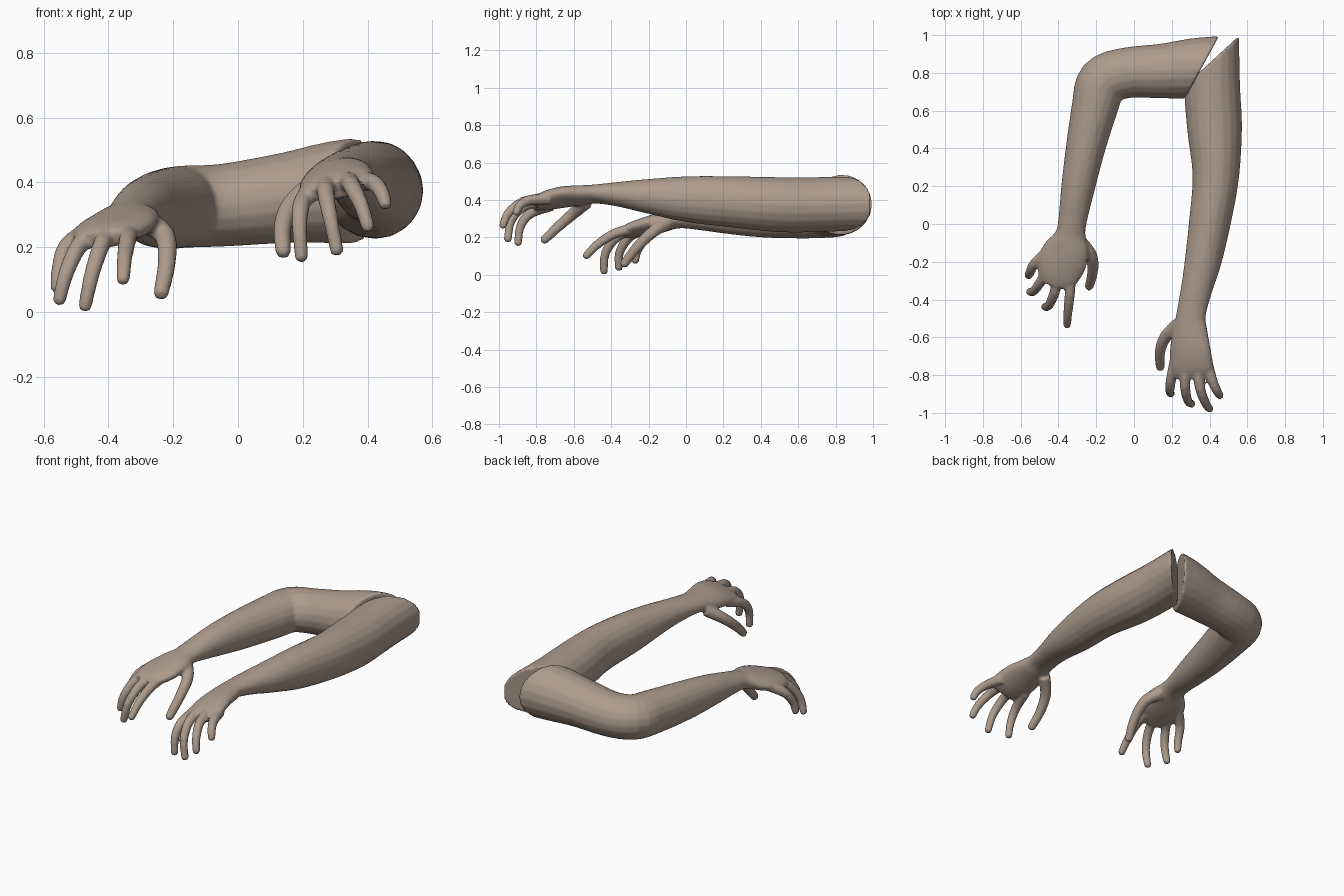
import bpy, bmesh, math
from mathutils import Vector

if "Cube" in bpy.data.objects:
    bpy.data.objects.remove(bpy.data.objects["Cube"])

SKIN = bpy.data.materials.new("skin")
SKIN.diffuse_color = (0.42, 0.33, 0.265, 1)
SKIN.use_nodes = True
SKIN.node_tree.nodes["Principled BSDF"].inputs["Base Color"].default_value = SKIN.diffuse_color


def spline(stations, steps):
    """Catmull-Rom resampling of stations of any width."""
    out = []
    n = len(stations)
    for i in range(n - 1):
        quad = [stations[max(i - 1, 0)], stations[i], stations[i + 1], stations[min(i + 2, n - 1)]]
        for s in range(steps):
            t = s / steps
            out.append([0.5 * (2 * b + (c - a) * t + (2 * a - 5 * b + 4 * c - d) * t * t
                               + (3 * b - a - 3 * c + d) * t ** 3) for a, b, c, d in zip(*quad)])
    out.append(list(stations[-1]))
    return out


def loft(bm, stations, steps=4, sides=20):
    """Elliptical tube through (x, y, z, half width, half height, roll)."""
    pts = spline(stations, steps)
    rings = []
    for i, p in enumerate(pts):
        t = (Vector(pts[min(i + 1, len(pts) - 1)][:3]) - Vector(pts[max(i - 1, 0)][:3])).normalized()
        side = t.cross(Vector((0, 0, 1))).normalized()
        up = side.cross(t)
        ca, sa = math.cos(p[5]), math.sin(p[5])
        u, v = side * ca - up * sa, up * ca + side * sa
        ring = []
        for k in range(sides):
            a = math.tau * k / sides
            ring.append(bm.verts.new(Vector(p[:3]) + u * math.cos(a) * p[3] + v * math.sin(a) * p[4]))
        rings.append(ring)
    for r, q in zip(rings, rings[1:]):
        for k in range(sides):
            j = (k + 1) % sides
            bm.faces.new((r[k], r[j], q[j], q[k]))
    bm.faces.new(rings[0][::-1])
    bm.faces.new(rings[-1])


def digit(bm, joints, r0, r1):
    """Tapered finger with a rounded tip."""
    n = len(joints)
    st = [(*p, r0 + (r1 - r0) * i / (n - 1), r0 + (r1 - r0) * i / (n - 1), 0) for i, p in enumerate(joints)]
    tip, prev = Vector(joints[-1]), Vector(joints[-2])
    d = (tip - prev).normalized()
    st[-1] = (*(tip - d * r1 * 0.8), r1, r1, 0)
    st.append((*(tip - d * r1 * 0.2), r1 * 0.75, r1 * 0.75, 0))
    st.append((*(tip + d * r1 * 0.1), r1 * 0.25, r1 * 0.25, 0))
    loft(bm, st, 3, 12)


def make_arm(name, limb, cut_co, cut_no, digits):
    bm = bmesh.new()
    loft(bm, limb)
    # mitred flat cut at the shoulder
    geom = bm.verts[:] + bm.edges[:] + bm.faces[:]
    res = bmesh.ops.bisect_plane(bm, geom=geom, plane_co=cut_co, plane_no=cut_no, clear_outer=True)
    edges = [e for e in res["geom_cut"] if isinstance(e, bmesh.types.BMEdge)]
    bmesh.ops.holes_fill(bm, edges=edges)
    for i, joints in enumerate(digits):
        digit(bm, joints, 0.037 if i == 0 else 0.031, 0.024 if i == 0 else 0.021)
    bmesh.ops.recalc_face_normals(bm, faces=bm.faces[:])
    me = bpy.data.meshes.new(name)
    bm.to_mesh(me)
    bm.free()
    me.materials.append(SKIN)
    ob = bpy.data.objects.new(name, me)
    bpy.context.collection.objects.link(ob)
    # fuse the limb and fingers into one skin
    rm = ob.modifiers.new("fuse", 'REMESH')
    rm.mode = 'VOXEL'
    rm.voxel_size = 0.009
    rm.use_smooth_shade = True
    sm = ob.modifiers.new("soften", 'SMOOTH')
    sm.factor = 0.5
    sm.iterations = 3


# straight left arm: shoulder, forearm, wrist, palm
make_arm("left_arm", [
    (.42, 1.2, .38, .14, .145, 0), (.415, .9, .38, .143, .145, 0), (.415, .7, .375, .148, .147, 0),
    (.427, .5, .375, .145, .147, 0), (.433, .25, .39, .123, .137, 0), (.40, 0, .405, .11, .122, 0),
    (.365, -.2, .42, .097, .093, 0), (.33, -.35, .43, .083, .068, .1), (.302, -.48, .432, .079, .05, .2),
    (.298, -.56, .425, .093, .05, .25), (.298, -.66, .415, .112, .05, .3),
    (.306, -.76, .395, .118, .044, .25), (.312, -.81, .378, .105, .03, .2)],
    (.43, .88, .38), (-.235, .255, 0), [
    [(.235, -.53, .39), (.165, -.6, .33), (.137, -.68, .26), (.14, -.77, .175)],
    [(.22, -.72, .37), (.195, -.83, .33), (.19, -.885, .26), (.197, -.9, .155)],
    [(.275, -.74, .40), (.27, -.86, .37), (.285, -.935, .29), (.308, -.955, .175)],
    [(.335, -.74, .41), (.35, -.87, .39), (.38, -.95, .33), (.405, -.985, .25)],
    [(.385, -.73, .405), (.415, -.83, .40), (.44, -.885, .375), (.46, -.915, .32)]])

# bent right arm: shoulder, elbow, forearm, wrist, palm
make_arm("right_arm", [
    (.65, .84, .38, .165, .165, 0), (.35, .825, .373, .162, .162, 0), (.15, .81, .352, .145, .14, 0),
    (-.04, .80, .33, .134, .128, 0), (-.165, .752, .325, .135, .127, 0), (-.207, .62, .32, .123, .126, 0),
    (-.257, .4, .315, .104, .115, 0), (-.295, .2, .313, .09, .092, 0), (-.325, .02, .305, .076, .06, 0),
    (-.335, -.05, .297, .08, .05, .05), (-.35, -.12, .282, .115, .05, .1),
    (-.38, -.2, .26, .13, .048, .1), (-.405, -.28, .24, .11, .04, .1), (-.418, -.325, .225, .085, .03, .1)],
    (.36, .83, .37), (.33, -.18, 0), [
    [(-.28, -.10, .275), (-.225, -.17, .235), (-.22, -.26, .15), (-.24, -.34, .045)],
    [(-.335, -.25, .25), (-.34, -.37, .225), (-.35, -.47, .165), (-.355, -.545, .09)],
    [(-.395, -.25, .25), (-.42, -.36, .21), (-.45, -.43, .12), (-.475, -.44, .003)],
    [(-.44, -.22, .245), (-.49, -.30, .205), (-.53, -.355, .12), (-.555, -.36, .022)],
    [(-.47, -.16, .245), (-.53, -.215, .2), (-.552, -.26, .13), (-.56, -.275, .06)]])
